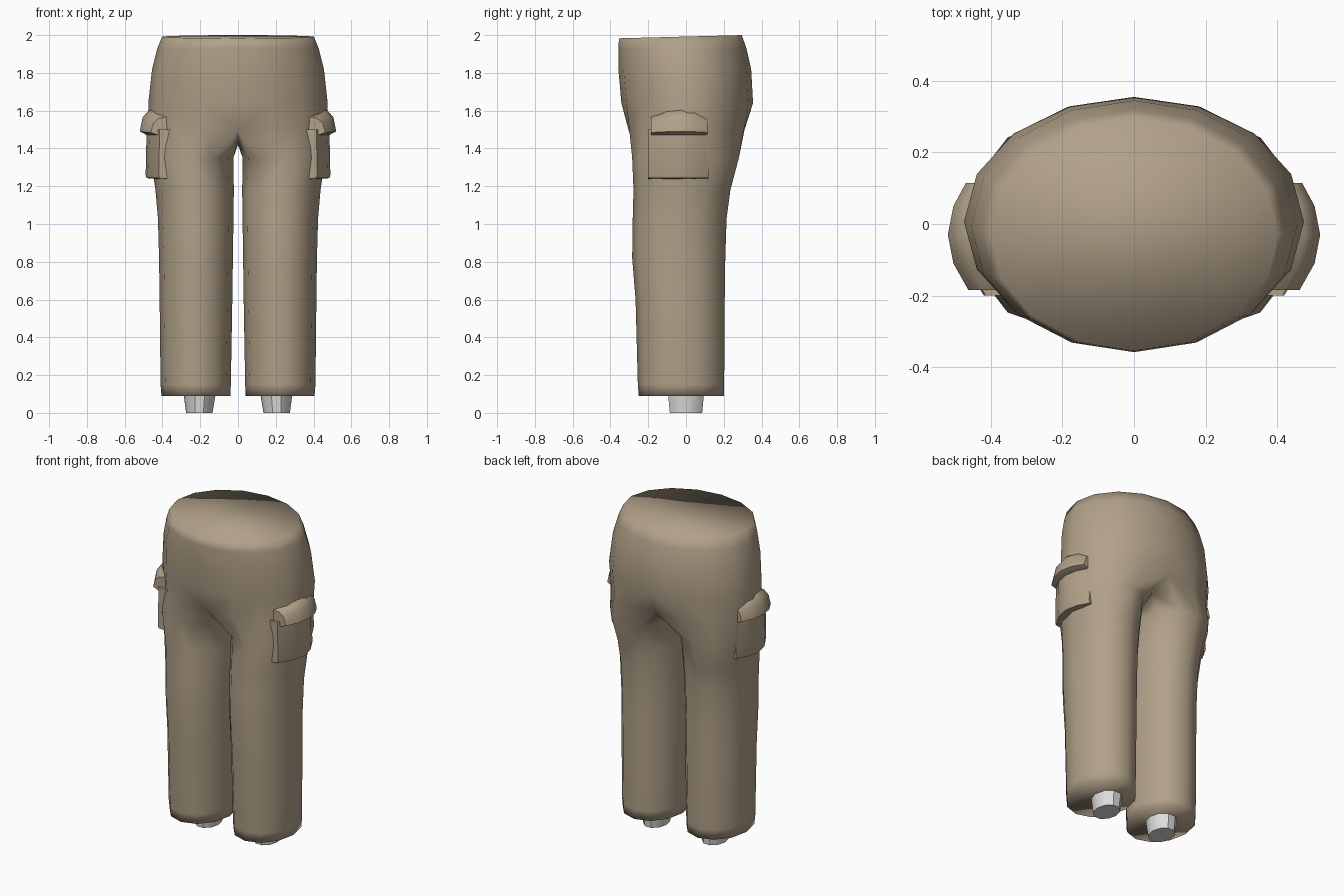
import bpy, bmesh, math

if "Cube" in bpy.data.objects:
    bpy.data.objects.remove(bpy.data.objects["Cube"])


def material(name, rgb):
    m = bpy.data.materials.new(name)
    m.diffuse_color = (*rgb, 1)
    m.use_nodes = True
    m.node_tree.nodes["Principled BSDF"].inputs["Base Color"].default_value = m.diffuse_color
    return m


TAN = material("tan cloth", (0.44, 0.355, 0.25))
GREY = material("light grey", (0.72, 0.72, 0.72))


def finish(name, bm, mat, angle=None):
    """Turn a right-hand half into a smooth, mirrored object."""
    mesh = bpy.data.meshes.new(name)
    bm.to_mesh(mesh)
    bm.free()
    mesh.materials.append(mat)
    ob = bpy.data.objects.new(name, mesh)
    bpy.context.collection.objects.link(ob)
    mesh.shade_smooth()
    if angle:
        mesh.set_sharp_from_angle(angle=math.radians(angle))
    mod = ob.modifiers.new("mirror", 'MIRROR')
    mod.use_clip = True
    mod.merge_threshold = 0.001
    return ob


def ring(bm, degrees, x0, x1, y0, y1, z):
    """Elliptical run of vertices between the given x and y limits."""
    cx, rx, cy, ry = (x0 + x1) / 2, (x1 - x0) / 2, (y0 + y1) / 2, (y1 - y0) / 2
    return [bm.verts.new((cx + rx * math.cos(math.radians(d)),
                          cy + ry * math.sin(math.radians(d)), z)) for d in degrees]


def bridge(bm, low, high, closed=True):
    n = len(low)
    for i in range(n if closed else n - 1):
        j = (i + 1) % n
        bm.faces.new((low[i], low[j], high[j], high[i]))


# Trousers: a twelve-sided leg opening into half of the hips
bm = bmesh.new()
leg_angles = range(-120, 240, 30)
# inner x, outer x, front y, back y, z
leg_rows = [
    (0.04, 0.405, -0.25, 0.20, 0.09),
    (0.038, 0.41, -0.255, 0.202, 0.15),
    (0.03, 0.415, -0.267, 0.205, 0.60),
    (0.027, 0.418, -0.285, 0.208, 0.82),
    (0.024, 0.424, -0.282, 0.215, 1.03),
    (0.022, 0.437, -0.278, 0.235, 1.18),
    (0.025, 0.462, -0.285, 0.28, 1.35),
]
rows = [ring(bm, leg_angles, *r) for r in leg_rows]
bm.faces.new(rows[0][::-1])
for a, b in zip(rows, rows[1:]):
    bridge(bm, a, b)

# Hips: outer half rings, with the crotch saddle on the centre line
hip_angles = [-90 + 22.5 * i for i in range(9)]
hip_rows = [
    (0.472, -0.325, 0.33, 1.50),
    (0.475, -0.342, 0.355, 1.64),
    (0.455, -0.358, 0.345, 1.82),
    (0.427, -0.358, 0.32, 1.93),
    (0.402, -0.355, 0.295, 2.0),
]
hips = [ring(bm, hip_angles, -x, x, f, b, z) for x, f, b, z in hip_rows]
for h in hips:
    h[0].co.x = h[-1].co.x = 0
hips[0][0].co.y += 0.02
hips[0][-1].co.y -= 0.02
saddle = [bm.verts.new((0, y, z)) for y, z in ((0.17, 1.45), (0, 1.42), (-0.17, 1.45))]
bridge(bm, rows[-1], hips[0] + saddle)
for a, b in zip(hips, hips[1:]):
    bridge(bm, a, b, closed=False)
# Waist is slightly lower at the front
for v in hips[-1]:
    v.co.z = 2.0 - 0.017 * (0.295 - v.co.y) / 0.65
bm.faces.new(hips[-1])
finish("trousers", bm, TAN)


def side_panel(name, profile, ys, round_top=0.0):
    """Sweep a closed x-z profile round the outer thigh."""
    bm = bmesh.new()
    loops = []
    top = max(z for _, z in profile)
    low = min(z for _, z in profile)
    for y in ys:
        drop = 2.4 * (y + 0.03) ** 2
        loops.append([bm.verts.new((x - drop, y,
                      z - round_top * drop * (z - low) / (top - low)))
                      for x, z in profile])
    for a, b in zip(loops, loops[1:]):
        bridge(bm, a, b)
    bm.faces.new(loops[0])
    bm.faces.new(loops[-1])
    bmesh.ops.recalc_face_normals(bm, faces=bm.faces[:])
    finish(name, bm, TAN, 50)


# Cargo pockets and their overhanging flaps
side_panel("cargo_pocket",
           [(0.40, 1.50), (0.484, 1.50), (0.489, 1.26), (0.484, 1.243), (0.40, 1.235)],
           [-0.20, -0.11, -0.03, 0.05, 0.12])
side_panel("pocket_flap",
           [(0.40, 1.62), (0.475, 1.60), (0.505, 1.565), (0.52, 1.49),
            (0.485, 1.472), (0.40, 1.472)],
           [-0.185, -0.11, -0.03, 0.05, 0.115], round_top=0.8)

# Ankle pegs below the cuffs
bm = bmesh.new()
around = range(0, 360, 36)
peg = [ring(bm, around, 0.135, 0.275, -0.09, 0.09, 0.0),
       ring(bm, around, 0.118, 0.288, -0.10, 0.10, 0.10)]
bridge(bm, *peg)
bm.faces.new(peg[0][::-1])
bm.faces.new(peg[1])
finish("ankle_peg", bm, GREY, 40)
